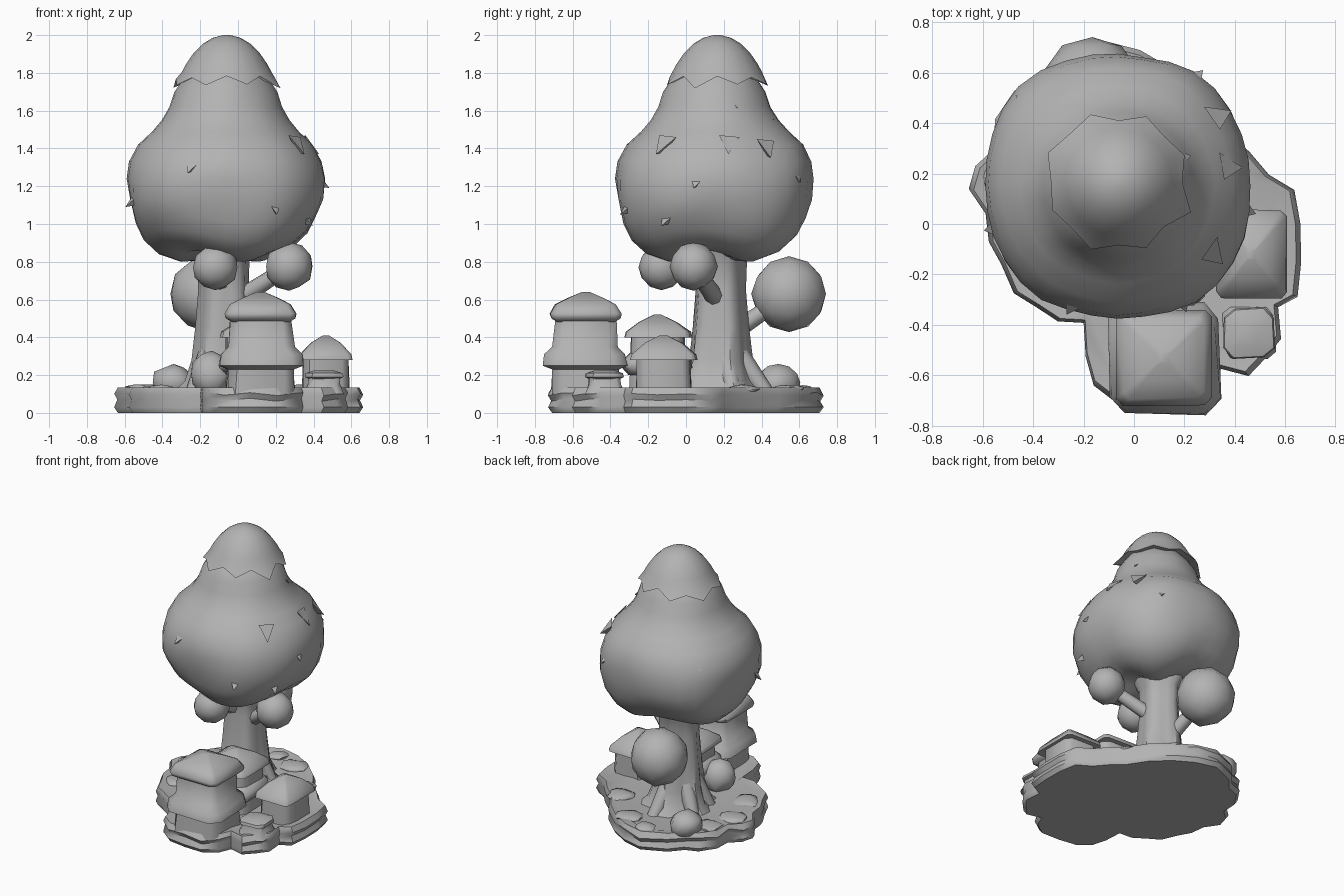
import bpy, bmesh, math, random
from mathutils import Vector, noise

if "Cube" in bpy.data.objects:
    bpy.data.objects.remove(bpy.data.objects["Cube"])

random.seed(4)
grey = bpy.data.materials.new("plain grey")
grey.diffuse_color = (0.45, 0.45, 0.45, 1)
grey.use_nodes = True
grey.node_tree.nodes["Principled BSDF"].inputs["Base Color"].default_value = grey.diffuse_color


def finish(name, bm, angle=40):
    bmesh.ops.recalc_face_normals(bm, faces=bm.faces[:])
    me = bpy.data.meshes.new(name)
    bm.to_mesh(me)
    bm.free()
    me.materials.append(grey)
    ob = bpy.data.objects.new(name, me)
    bpy.context.collection.objects.link(ob)
    bpy.ops.object.select_all(action='DESELECT')
    ob.select_set(True)
    bpy.context.view_layer.objects.active = ob
    bpy.ops.object.shade_smooth_by_angle(angle=math.radians(angle))
    return ob


def loft(name, rings, angle=40):
    """Skin a list of equally long point rings and cap both ends."""
    bm = bmesh.new()
    vs = [[bm.verts.new(p) for p in r] for r in rings]
    n = len(vs[0])
    for a, b in zip(vs, vs[1:]):
        for i in range(n):
            bm.faces.new((a[i], a[(i + 1) % n], b[(i + 1) % n], b[i]))
    bm.faces.new(vs[0])
    bm.faces.new(vs[-1])
    return finish(name, bm, angle)


def lathe(name, profile, n, shape, angle=40):
    """profile of (radius, z); shape(angle, r, z, index) gives the point."""
    return loft(name, [[shape(2 * math.pi * i / n, r, z, i) for i in range(n)]
                       for r, z in profile], angle)


def ball(name, c, r, squash=1.0, rough=0.05, sub=2):
    bm = bmesh.new()
    bmesh.ops.create_icosphere(bm, subdivisions=sub, radius=r)
    for v in bm.verts:
        k = 1 + rough * noise.noise(v.co * 1.2 / r + Vector(c) * 7)
        v.co = Vector((v.co.x * k, v.co.y * k, v.co.z * k * squash)) + Vector(c)
    return finish(name, bm, 50)


def limb(name, p, q, r0, r1, n=8):
    p, q = Vector(p), Vector(q)
    rot = (q - p).to_track_quat('Z', 'Y')
    rings = [[c + rot @ Vector((r * math.cos(2 * math.pi * i / n),
                                r * math.sin(2 * math.pi * i / n), 0))
              for i in range(n)] for c, r in ((p, r0), ((p + q) / 2, (r0 + r1) / 2), (q, r1))]
    return loft(name, rings, 50)


def block(name, cx, cy, profile, k=0.72, sx=1.0):
    """Stack of rounded squares; profile of (half width, z)."""
    corner = [(1, -k), (1, k), (k, 1), (-k, 1), (-1, k), (-1, -k), (-k, -1), (k, -1)]
    rings = []
    for h, z in profile:
        ring = []
        for x, y in corner:
            w = 1 + .09 * noise.noise(Vector((cx * 9 + x, cy * 9 + y, z * 5)))
            ring.append((cx + h * x * w * sx, cy + h * y * w, z))
        rings.append(ring)
    return loft(name, rings, 50)


# lobed ground slab, outline given as (degrees, radius)
outline = [(0, .66), (12, .65), (20, .57), (32, .54), (45, .52), (60, .57), (75, .63),
           (88, .69), (100, .74), (115, .72), (124, .68), (132, .71), (143, .69),
           (152, .63), (160, .67), (168, .67), (176, .59), (187, .58), (197, .55),
           (210, .55), (220, .51), (232, .49), (243, .44), (250, .56), (256, .66),
           (264, .71), (275, .73), (286, .76), (295, .73), (301, .67), (307, .755),
           (315, .745), (322, .74), (330, .66), (336, .71), (347, .68)]
rings = []
for k, z in ((.97, 0), (1, .03), (.975, .07), (1, .1), (.97, .135), (.88, .125)):
    rings.append([(k * r * math.cos(math.radians(a)), k * r * math.sin(math.radians(a)),
                   z + (.01 * math.sin(a * .3) if .05 < z < .13 else 0))
                  for a, r in outline])
loft("ground_slab", rings, 50)

# trunk with flared, ribbed foot
CX, CY = -.075, .18


def trunk_point(a, r, z, i):
    k = r * (1 + (.22 * max(0, .5 - z) + .07) * math.cos(5 * a - 2.2))
    return (CX + k * math.cos(a), CY + k * math.sin(a), z)


lathe("trunk", [(.25, .1), (.19, .17), (.16, .28), (.145, .45), (.13, .65),
                (.135, .8), (.2, .92)], 20, trunk_point)
for i, (a, d) in enumerate(((80, .25), (150, .22), (215, .2), (20, .2))):
    a = math.radians(a)
    limb("root_%d" % i, (CX + .09 * math.cos(a), CY + .09 * math.sin(a), .32),
         (CX + d * math.cos(a), CY + d * math.sin(a), .1), .06, .045)


# crown, a pear shape that bulges on the diagonals low down
def crown_point(a, r, z, i):
    low = max(0, min(1, (1.5 - z) * 2.5))
    p = Vector((math.cos(a), math.sin(a), z * 1.6))
    k = r * (1.025 + low * (.008 * math.cos(5 * a + 1.4) - .036 * math.cos(4 * a)
                            - .014 * math.sin(2 * a)) + .04 * noise.noise(p * 2))
    return (-.065 + k * math.cos(a), .152 + k * math.sin(a),
            z + .03 * low * math.cos(3 * a + .6) * (z < 1.05))


lathe("crown", [(.1, .84), (.24, .83), (.36, .87), (.44, .94), (.49, 1.03), (.52, 1.13),
                (.525, 1.24), (.505, 1.33), (.455, 1.42), (.38, 1.49), (.33, 1.55),
                (.29, 1.62), (.265, 1.7), (.2, 1.8), (.1, 1.86)], 32, crown_point, 60)

# cap on the crown with a ragged hanging rim
jag = [random.uniform(-1, 1) for _ in range(16)]


def cap_point(a, r, z, i):
    rim = max(0, min(1, (1.80 - z) / .06))
    k = r + rim * ((.03 if i % 2 else -.012) + .02 * jag[i])
    zz = z - rim * ((.025 if i % 2 else -.03) + .015 * jag[i])
    return (-.06 + k * math.cos(a), .165 + k * math.sin(a), zz)


lathe("crown_cap", [(.18, 1.78), (.27, 1.75), (.24, 1.80), (.213, 1.85), (.175, 1.905),
                    (.125, 1.955), (.075, 1.985), (.02, 2.0)], 16, cap_point, 50)

# loose leaf flaps lying on the crown
bm = bmesh.new()
for deg, z, r in ((10, 1.40, .48), (35, 1.38, .52), (350, 1.22, .54), (55, 1.25, .55),
                  (25, 1.64, .295), (300, 1.08, .55), (140, 1.35, .52), (330, 1.02, .52),
                  (200, 1.12, .54), (70, 1.58, .32), (250, 1.3, .53), (325, 1.4, .5)):
    a = math.radians(deg)
    out, side = Vector((math.cos(a), math.sin(a), 0)), Vector((-math.sin(a), math.cos(a), 0))
    base = Vector((-.065, .152, z)) + out * r
    pts = [base - out * .06 + side * .06 + Vector((0, 0, .06)),
           base - out * .06 - side * .05 + Vector((0, 0, .07)),
           base + out * .02 - side * .015 - Vector((0, 0, .03)),
           base - out * .04 - Vector((0, 0, .02))]
    v = [bm.verts.new(p) for p in pts]
    for f in ((0, 1, 2), (1, 0, 3), (0, 2, 3), (2, 1, 3)):
        bm.faces.new([v[j] for j in f])
finish("leaf_flaps", bm, 30)

# small foliage balls on branches
for name, c, r, start in (("back", (-.165, .545, .63), .2, (-.1, .24, .42)),
                          ("front", (-.12, -.13, .77), .122, (-.09, .12, .68)),
                          ("right", (.27, .04, .775), .128, (0, .16, .6))):
    ball("foliage_" + name, c, r)
    limb("branch_" + name, start, c, .05, .04)

# bushes and flat stones on the slab
ball("bush_back", (-.34, .49, .16), .11, .9, .2)
ball("bush_front", (-.14, -.19, .2), .11, 1.0, .2)
for i, (x, y, r) in enumerate(((-.5, .17, .1), (-.42, -.1, .09), (.08, .54, .09),
                               (-.1, .62, .07), (.32, .3, .09), (-.45, .36, .09))):
    ball("stone_%d" % i, (x, y, .125), r, .28, .3)

# two-storey house
block("tall_house", .12, -.53, [(.18, .1), (.175, .23), (.222, .25), (.21, .31),
                                (.17, .35), (.162, .49)])
block("tall_house_roof", .12, -.53, [(.15, .48), (.185, .50), (.192, .525), (.16, .575),
                                     (.09, .61), (.02, .64)], .85)
# smaller houses
for name, x, y, eave, top, sx in (("side_house", .465, -.12, .28, .41, .8),
                                  ("rear_house", .09, -.15, .40, .52, 1)):
    block(name, x, y, [(.148, .1), (.142, eave + .01)], sx=sx * 1.06)
    block(name + "_roof", x, y, [(.12, eave), (.178, eave), (.17, eave + .03),
                                 (.1, top - .04), (.02, top)], .85, sx)
block("rear_house_skirt", .09, -.15, [(.15, .2), (.185, .24), (.18, .28), (.14, .32)])

# low covered tub in front
block("tub", .455, -.43, [(.11, .1), (.085, .15), (.08, .19)])
block("tub_lid", .455, -.43, [(.08, .18), (.1, .19), (.095, .21), (.05, .225)], .6)
